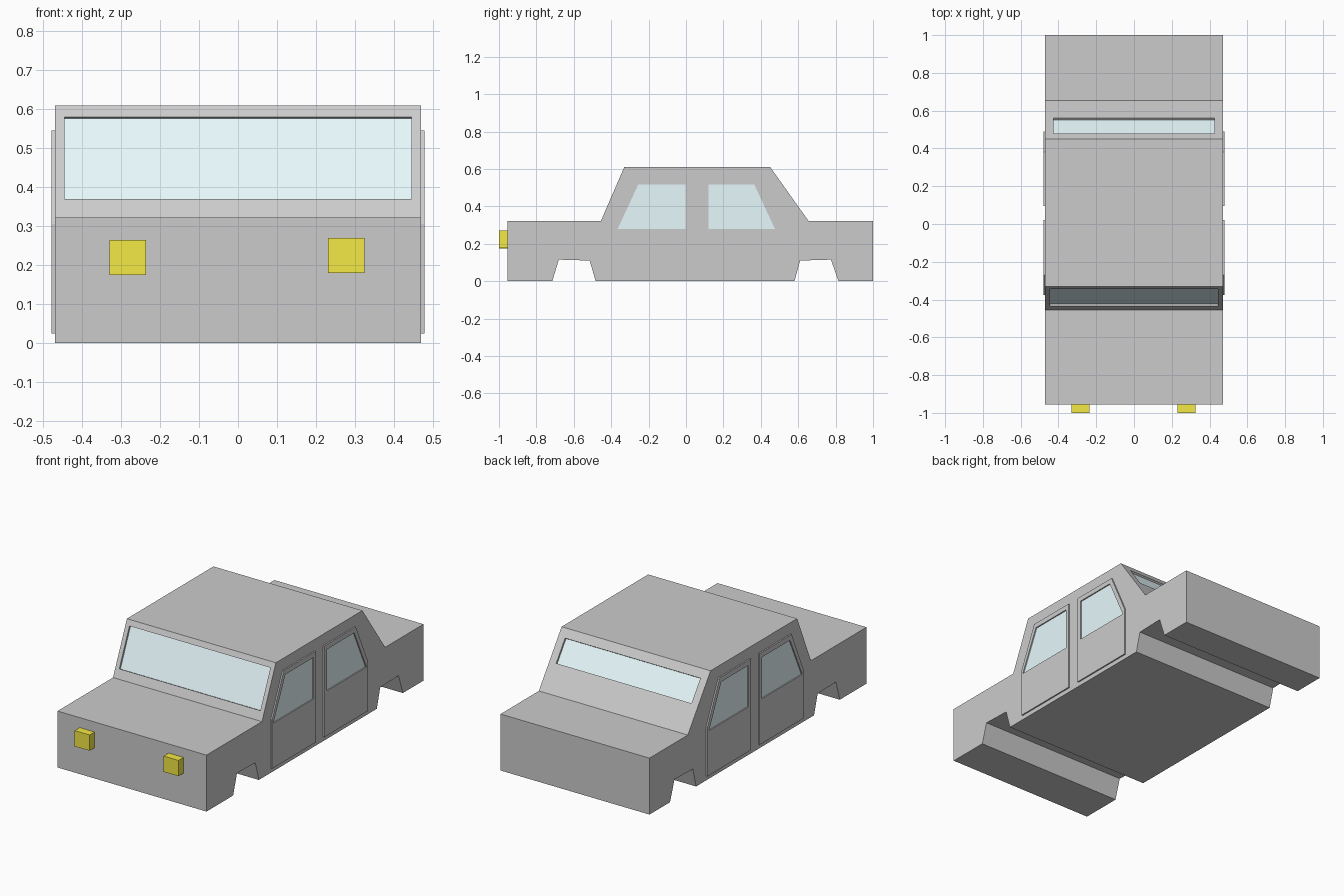
import bpy, bmesh
from mathutils import Vector

if "Cube" in bpy.data.objects:
    bpy.data.objects.remove(bpy.data.objects["Cube"])


def material(name, rgb):
    m = bpy.data.materials.new(name)
    m.diffuse_color = (*rgb, 1)
    m.use_nodes = True
    m.node_tree.nodes["Principled BSDF"].inputs["Base Color"].default_value = m.diffuse_color
    return m


glass = material("glass", (0.8, 0.95, 0.98))
yellow = material("yellow", (0.9, 0.81, 0.06))


def prism(name, profile, x0, x1, mat=None):
    """Extrude a (y, z) outline along x."""
    bm = bmesh.new()
    face = bm.faces.new([bm.verts.new((x0, y, z)) for y, z in profile])
    ext = bmesh.ops.extrude_face_region(bm, geom=[face])["geom"]
    bmesh.ops.translate(bm, vec=(x1 - x0, 0, 0),
                        verts=[v for v in ext if isinstance(v, bmesh.types.BMVert)])
    bmesh.ops.recalc_face_normals(bm, faces=bm.faces)
    me = bpy.data.meshes.new(name)
    bm.to_mesh(me)
    bm.free()
    ob = bpy.data.objects.new(name, me)
    bpy.context.collection.objects.link(ob)
    if mat:
        me.materials.append(mat)
    return ob


def cut(ob, cutter):
    cutter.hide_render = True
    mod = ob.modifiers.new("opening", "BOOLEAN")
    mod.operation = "DIFFERENCE"
    mod.solver = "EXACT"
    mod.object = cutter
    bpy.context.view_layer.objects.active = ob
    bpy.ops.object.modifier_apply(modifier=mod.name)
    bpy.data.objects.remove(cutter)


def slab(low, high, normal, a, b):
    """Outline of a thin sheet following a sloped screen."""
    p, q, n = Vector(low), Vector(high), Vector(normal).normalized()
    return [p + n * a, q + n * a, q + n * b, p + n * b]


# Body shell with wheel arches running across the full width
body = prism("body", [
    (-0.955, 0), (-0.715, 0), (-0.68, 0.115), (-0.515, 0.11), (-0.483, 0),
    (0.58, 0), (0.61, 0.11), (0.775, 0.115), (0.815, 0), (1, 0),
    (1, 0.322), (0.655, 0.322), (0.45, 0.61), (-0.33, 0.61),
    (-0.455, 0.322), (-0.955, 0.322)], -0.47, 0.47)

# Recessed front and rear screens
for name, low, high, normal, half in (
        ("windshield", (-0.434, 0.37), (-0.343, 0.58), (-0.288, 0.125), 0.445),
        ("rear_window", (0.56, 0.455), (0.48, 0.568), (0.288, 0.205), 0.427)):
    cut(body, prism("cutter", slab(low, high, normal, -0.012, 0.03), -half, half))
    prism(name, slab(low, high, normal, -0.02, -0.011), -half, half, glass)

# Raised doors with framed side windows
doors = {
    "front": ([(-0.375, 0.025), (0.02, 0.025), (0.02, 0.545), (-0.27, 0.545), (-0.375, 0.305)],
              [(-0.365, 0.28), (-0.002, 0.28), (-0.002, 0.517), (-0.255, 0.517)]),
    "rear": ([(0.095, 0.025), (0.49, 0.025), (0.49, 0.305), (0.38, 0.545), (0.095, 0.545)],
             [(0.12, 0.28), (0.475, 0.28), (0.365, 0.517), (0.12, 0.517)]),
}
for side, s in (("right", 1), ("left", -1)):
    for place, (outline, opening) in doors.items():
        door = prism(f"{place}_door_{side}", outline, s * 0.465, s * 0.478)
        cut(door, prism("cutter", opening, s * 0.44, s * 0.5))
        prism(f"{place}_door_glass_{side}", opening, s * 0.46, s * 0.4715, glass)

# Headlights
for side, x, z in (("left", -0.283, 0.22), ("right", 0.278, 0.225)):
    prism(f"headlight_{side}",
          [(-1, z - 0.045), (-0.95, z - 0.045), (-0.95, z + 0.045), (-1, z + 0.045)],
          x - 0.047, x + 0.047, yellow)
